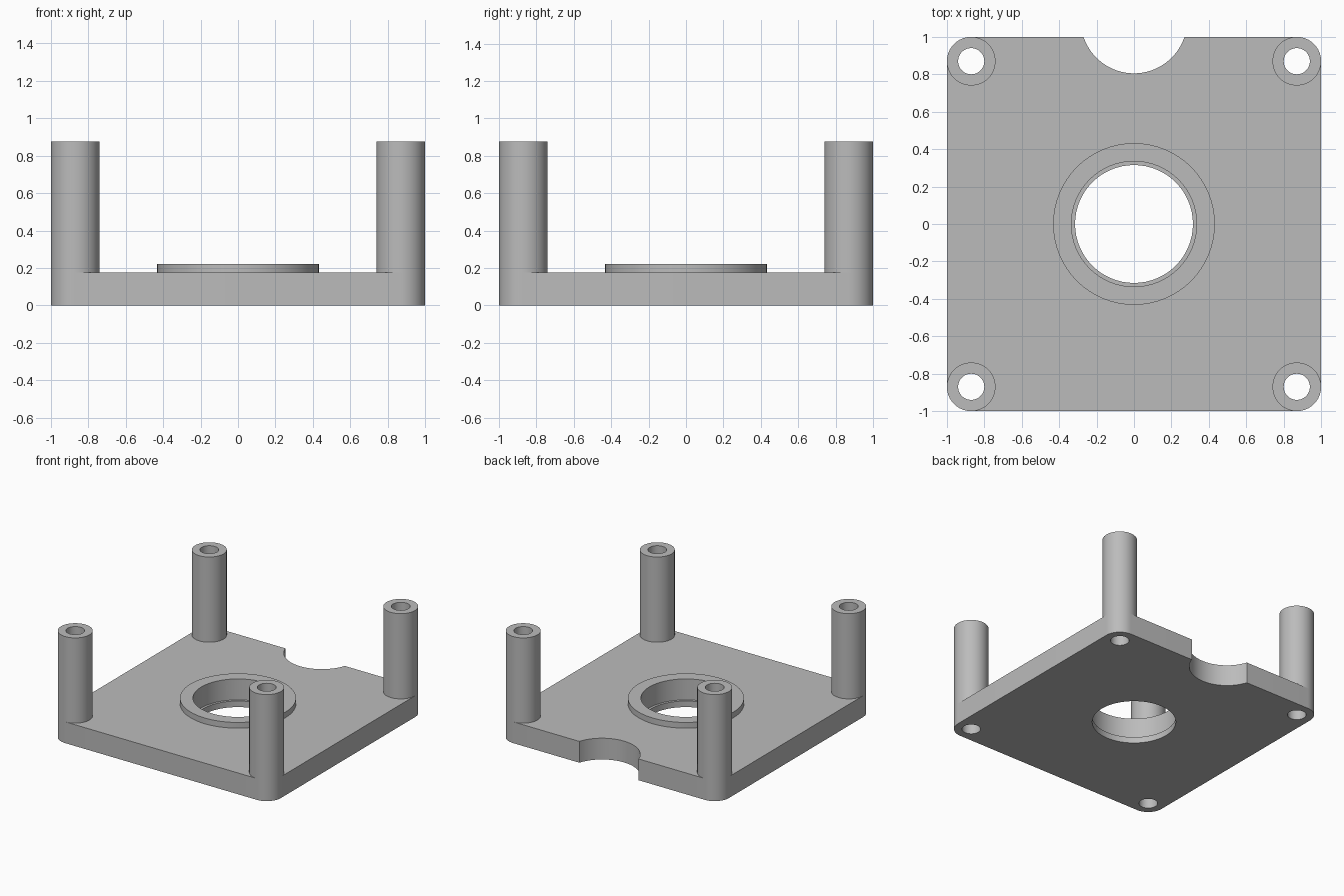
import bpy, bmesh
from math import pi, sin, cos, asin, radians

cube = bpy.data.objects.get("Cube")
if cube:
    bpy.data.objects.remove(cube, do_unlink=True)

PLATE_TOP = 0.175
POST_TOP = 0.875
POST_R = 0.13
POST_HOLE_R = 0.07
CORNER = 1 - POST_R
BORE_R, LIP_R, LIP_TOP = 0.335, 0.315, 0.05
COLLAR_R, COLLAR_TOP = 0.432, 0.222
NOTCH_R, NOTCH_Y = 0.284, 1.089
SEGMENTS = 64

grey = bpy.data.materials.new("plain_grey")
grey.use_nodes = True
GREY = (0.5, 0.5, 0.5, 1)
grey.diffuse_color = GREY
grey.node_tree.nodes["Principled BSDF"].inputs["Base Color"].default_value = GREY


def make_object(name, bm):
    bmesh.ops.recalc_face_normals(bm, faces=bm.faces)
    mesh = bpy.data.meshes.new(name)
    bm.to_mesh(mesh)
    bm.free()
    mesh.materials.append(grey)
    obj = bpy.data.objects.new(name, mesh)
    bpy.context.collection.objects.link(obj)
    return obj


def arc(cx, cy, r, start, end, steps):
    angles = [start + (end - start) * i / steps for i in range(steps + 1)]
    return [(cx + r * cos(a), cy + r * sin(a)) for a in angles]


def prism(name, outline, bottom, top):
    bm = bmesh.new()
    face = bm.faces.new([bm.verts.new((x, y, bottom)) for x, y in outline])
    extruded = bmesh.ops.extrude_face_region(bm, geom=[face])["geom"]
    verts = [v for v in extruded if isinstance(v, bmesh.types.BMVert)]
    bmesh.ops.translate(bm, verts=verts, vec=(0, 0, top - bottom))
    return make_object(name, bm)


def tube(name, x, y, inner, outer, bottom, top):
    bm = bmesh.new()
    rings = []
    for r, z in ((inner, bottom), (outer, bottom), (outer, top), (inner, top)):
        circle = arc(x, y, r, 0, 2 * pi, SEGMENTS)[:-1]
        rings.append([bm.verts.new((px, py, z)) for px, py in circle])
    for a, b in zip(rings, rings[1:] + rings[:1]):
        for i in range(SEGMENTS):
            j = (i + 1) % SEGMENTS
            bm.faces.new((a[i], a[j], b[j], b[i]))
    return make_object(name, bm)


def smooth(obj):
    bpy.ops.object.select_all(action='DESELECT')
    obj.select_set(True)
    bpy.context.view_layer.objects.active = obj
    bpy.ops.object.shade_smooth_by_angle(angle=radians(30))


def drill(obj, x, y, r, bottom, top):
    circle = arc(x, y, r, 0, 2 * pi, SEGMENTS)[:-1]
    cutter = prism("hole_cutter", circle, bottom, top)
    cutter.hide_render = True
    cut = obj.modifiers.new("hole", 'BOOLEAN')
    cut.operation = 'DIFFERENCE'
    cut.solver = 'EXACT'
    cut.object = cutter
    bpy.context.view_layer.objects.active = obj
    bpy.ops.object.modifier_apply(modifier=cut.name)
    bpy.data.objects.remove(cutter, do_unlink=True)


corners = {
    "back_left": (CORNER, CORNER),
    "back_right": (-CORNER, CORNER),
    "front_right": (-CORNER, -CORNER),
    "front_left": (CORNER, -CORNER),
}

# Base plate outline: rounded corners and a round notch in the back edge
outline = []
for i, (x, y) in enumerate(corners.values()):
    outline += arc(x, y, POST_R, i * pi / 2, (i + 1) * pi / 2, SEGMENTS // 4)
    if i == 0:
        dip = asin((NOTCH_Y - 1) / NOTCH_R)
        outline += arc(0, NOTCH_Y, NOTCH_R, -dip, dip - pi, SEGMENTS // 2)
plate = prism("base_plate", outline, 0, PLATE_TOP)

# Stepped centre bore and screw holes
drill(plate, 0, 0, LIP_R, -0.1, 0.3)
drill(plate, 0, 0, BORE_R, LIP_TOP, 0.3)
for x, y in corners.values():
    drill(plate, x, y, POST_HOLE_R, -0.1, 0.3)
smooth(plate)

# Raised collar around the bore
smooth(tube("bore_collar", 0, 0, BORE_R, COLLAR_R, PLATE_TOP, COLLAR_TOP))

# Hollow corner posts
for side, (x, y) in corners.items():
    smooth(tube(side + "_post", x, y, POST_HOLE_R, POST_R, PLATE_TOP, POST_TOP))
